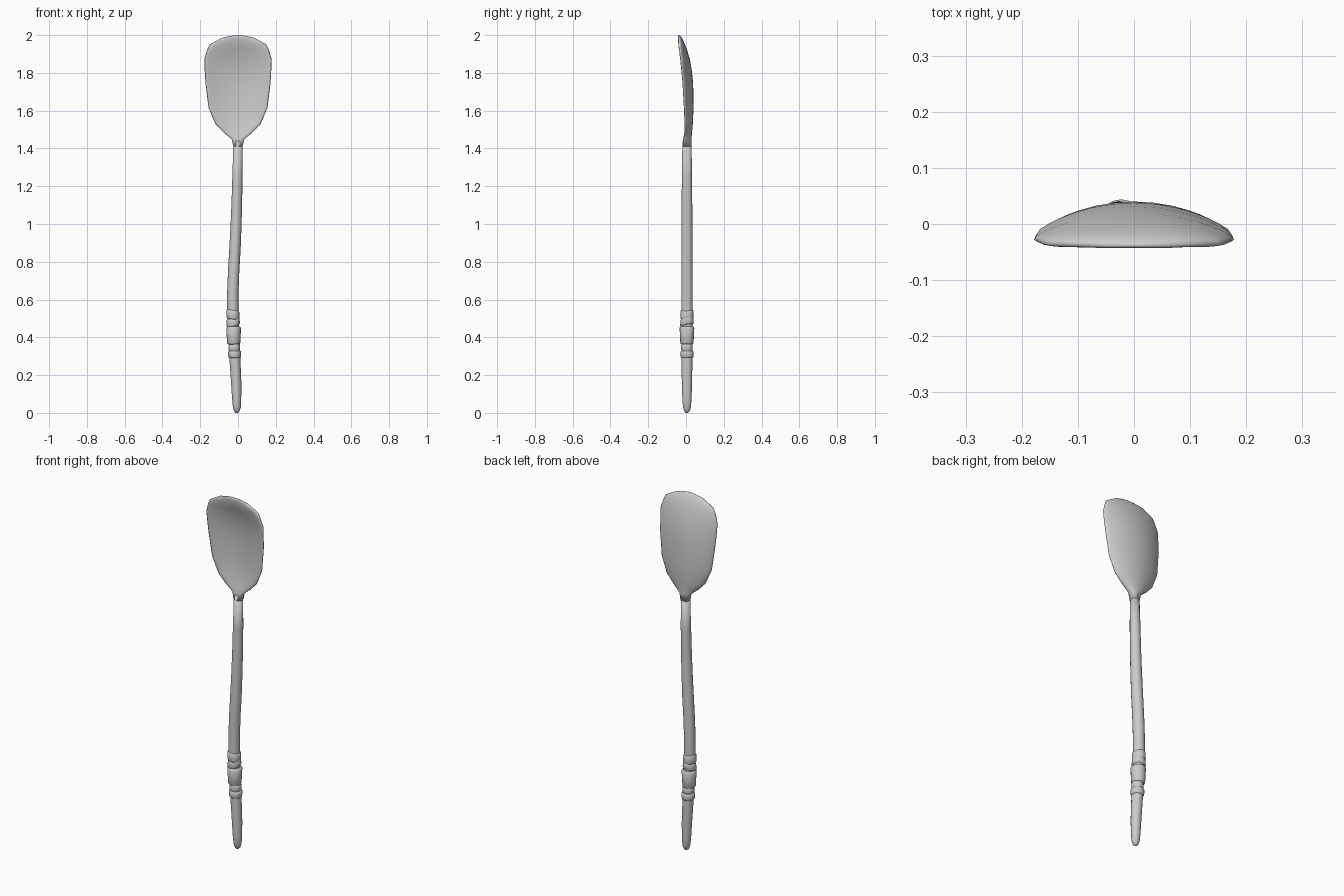
import bpy, bmesh, math


def loft(name, rings):
    """Skin a list of equal-length point rings into a capped, smooth object."""
    bm = bmesh.new()
    rows = [[bm.verts.new(p) for p in ring] for ring in rings]
    n = len(rows[0])
    for a, b in zip(rows, rows[1:]):
        for i in range(n):
            j = (i + 1) % n
            bm.faces.new((a[i], a[j], b[j], b[i]))
    bm.faces.new(rows[0][::-1])
    bm.faces.new(rows[-1])
    bmesh.ops.recalc_face_normals(bm, faces=bm.faces)
    mesh = bpy.data.meshes.new(name)
    bm.to_mesh(mesh)
    bm.free()
    mesh.shade_smooth()
    ob = bpy.data.objects.new(name, mesh)
    bpy.context.collection.objects.link(ob)
    return ob


CY = 0.005  # depth position of the handle axis


def circle(x, z, r, tilt=0.0, tilt_y=0.0, n=16):
    angs = [2 * math.pi * i / n for i in range(n)]
    return [(x + r * math.cos(a), CY + r * math.sin(a),
             z + r * (tilt * math.cos(a) + tilt_y * math.sin(a))) for a in angs]


# Handle: gently bent tapering stick (z, centre x, radius)
handle = [(0.0, -0.006, 0.006), (0.008, -0.006, 0.014), (0.03, -0.006, 0.021),
          (0.07, -0.007, 0.024), (0.15, -0.009, 0.027), (0.28, -0.016, 0.029),
          (0.42, -0.022, 0.029), (0.55, -0.028, 0.030), (0.65, -0.027, 0.030),
          (0.75, -0.023, 0.030), (0.87, -0.016, 0.030), (1.0, -0.010, 0.029),
          (1.12, -0.006, 0.028), (1.25, -0.003, 0.027), (1.44, 0.0, 0.024)]
loft("handle", [circle(x, z, r) for z, x, r in handle])


def section(z, w, c, r, t, n=28):
    """Curved bowl slice: half width w, centre depth c, rim depth r, half thickness t."""
    pts = []
    for i in range(n):
        a = 2 * math.pi * i / n
        u, s = math.cos(a), math.sin(a)
        y = c + (r - c) * u * u + t * math.copysign(abs(s) ** 0.7, s)
        pts.append((w * u, y, z))
    return pts


# Spoon bowl (z, half width, centre depth, rim depth, half thickness)
bowl = [(1.41, 0.024, CY, CY, 0.024), (1.45, 0.034, 0.007, 0.004, 0.022),
        (1.485, 0.077, 0.013, 0.000, 0.019), (1.53, 0.120, 0.020, -0.003, 0.016),
        (1.615, 0.156, 0.026, -0.008, 0.014), (1.745, 0.172, 0.025, -0.016, 0.013),
        (1.81, 0.176, 0.018, -0.022, 0.013), (1.875, 0.178, 0.006, -0.028, 0.014),
        (1.92, 0.164, -0.009, -0.033, 0.015), (1.95, 0.150, -0.020, -0.035, 0.015),
        (1.985, 0.087, -0.032, -0.036, 0.011), (1.994, 0.050, -0.036, -0.037, 0.007),
        (2.0, 0.012, -0.038, -0.038, 0.002)]
loft("bowl", [section(*row) for row in bowl])


def band(name, x, z0, z1, r0, r1, tilt=0.0, tilt_y=0.0):
    """Rounded binding around the handle."""
    e = min(0.008, (z1 - z0) * 0.25)
    prof = [(z0, r0 - 0.010), (z0 + e * 0.3, r0 - 0.003), (z0 + e, r0),
            (z1 - e, r1), (z1 - e * 0.3, r1 - 0.003), (z1, r1 - 0.010)]
    loft(name, [circle(x, z, r, tilt, tilt_y) for z, r in prof])


# Bindings on the grip
band("upper_binding", -0.027, 0.495, 0.547, 0.035, 0.034, -0.17, 0.05)
band("slanted_binding", -0.026, 0.462, 0.505, 0.036, 0.034, 0.15, 0.20)
band("middle_binding", -0.023, 0.362, 0.458, 0.035, 0.039)
band("narrow_binding", -0.019, 0.325, 0.365, 0.0305, 0.0305)
band("lower_binding", -0.018, 0.290, 0.330, 0.034, 0.035)
